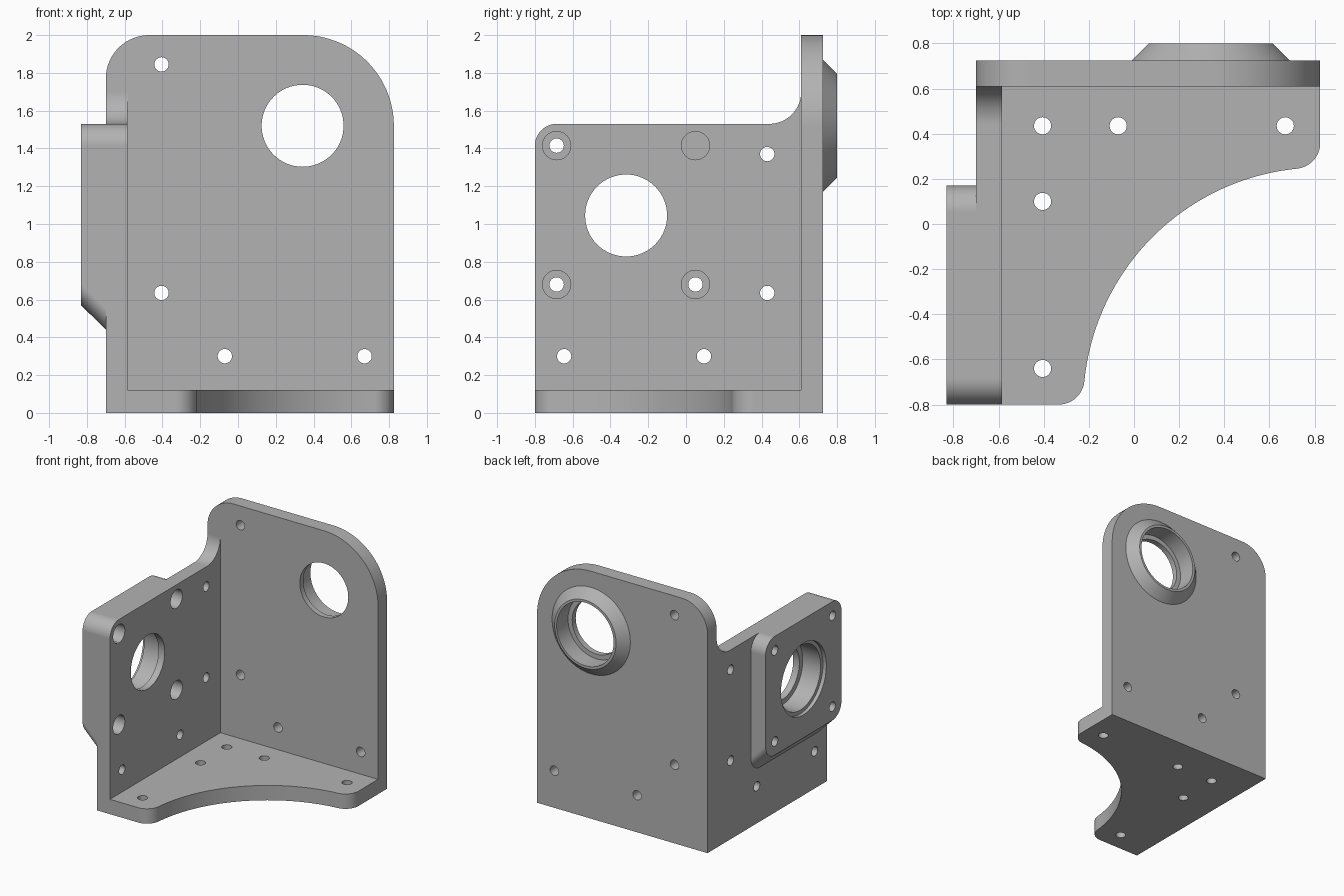
import bpy, bmesh
from math import sin, cos, pi, radians, sqrt, asin, degrees

cube = bpy.data.objects.get("Cube")
if cube:
    bpy.data.objects.remove(cube, do_unlink=True)

grey = bpy.data.materials.new("plain_grey")
grey.use_nodes = True
COLOUR = (0.45, 0.45, 0.45, 1)
grey.diffuse_color = COLOUR
grey.node_tree.nodes["Principled BSDF"].inputs["Base Color"].default_value = COLOUR


def arc(cu, cv, r, start, end, n=20):
    """Points along an arc, angles in degrees."""
    steps = [radians(start + (end - start) * i / n) for i in range(n + 1)]
    return [(cu + r * cos(a), cv + r * sin(a)) for a in steps]


def place(axis, u, v, d):
    return {"x": (d, u, v), "y": (u, d, v), "z": (u, v, d)}[axis]


def loft(name, axis, lower, upper, lo, hi):
    """Solid between two matching outlines lying across an axis."""
    bm = bmesh.new()
    a = [bm.verts.new(place(axis, u, v, lo)) for u, v in lower]
    b = [bm.verts.new(place(axis, u, v, hi)) for u, v in upper]
    bm.faces.new(a)
    bm.faces.new(b)
    for i in range(len(a)):
        j = (i + 1) % len(a)
        bm.faces.new((a[i], a[j], b[j], b[i]))
    bmesh.ops.recalc_face_normals(bm, faces=bm.faces)
    mesh = bpy.data.meshes.new(name)
    bm.to_mesh(mesh)
    bm.free()
    mesh.materials.append(grey)
    obj = bpy.data.objects.new(name, mesh)
    bpy.context.collection.objects.link(obj)
    return obj


def disc(axis, u, v, r, lo, hi, r_hi=None, n=64):
    """Cylinder or cone along an axis."""
    ring = lambda q: arc(u, v, q, 0, 360, n)[:-1]
    return loft("disc", axis, ring(r), ring(r_hi or r), lo, hi)


def combine(body, tool, operation):
    mod = body.modifiers.new("combine", "BOOLEAN")
    mod.operation, mod.solver, mod.object = operation, "EXACT", tool
    bpy.context.view_layer.objects.active = body
    bpy.ops.object.modifier_apply(modifier=mod.name)
    bpy.data.objects.remove(tool, do_unlink=True)


# Main extents
RIGHT, LEFT, FRONT, BACK = -0.70, 0.825, -0.80, 0.725
SIDE_IN, BACK_IN, PAD_OUT, BOSS_OUT = -0.585, 0.61, -0.83, 0.80
THICK, SIDE_TOP, R = 0.12, 1.53, 0.115

# Base plate with a large concave sweep and rounded tips
SWEEP = 1.05
reach = sqrt((SWEEP + R) ** 2 - R ** 2)
tilt = degrees(asin(R / (SWEEP + R)))
outline = [(RIGHT, BACK), (RIGHT, FRONT)]
outline += arc(LEFT - reach, FRONT + R, R, -90, -tilt)
outline += arc(LEFT, FRONT, SWEEP, 180 - tilt, 90 + tilt, 48)[1:-1]
outline += arc(LEFT - R, FRONT + reach, R, tilt - 90, 0)
outline += [(LEFT, BACK)]
body = loft("bracket_body", "z", outline, outline, 0, THICK)

# Back wall
outline = [(RIGHT, 0), (LEFT, 0)]
outline += arc(0.345, 1.52, 0.48, 0, 90, 32) + arc(-0.47, 1.77, 0.23, 90, 180)
combine(body, loft("back_wall", "y", outline, outline, BACK_IN, BACK), "UNION")

# Side wall rising into the back wall with a fillet
outline = [(FRONT, 0), (BACK, 0), (BACK, 1.70)]
outline += arc(0.44, 1.70, 0.17, 0, -90) + arc(FRONT + R, SIDE_TOP - R, R, 90, 180)
combine(body, loft("side_wall", "x", outline, outline, RIGHT, SIDE_IN), "UNION")


# Outer pad with a sloping underside
def pad_outline(bottom):
    y0, y1 = FRONT + R, 0.17 - R
    z0, z1 = bottom + R, SIDE_TOP - R
    return (arc(y1, z1, R, 0, 90) + arc(y0, z1, R, 90, 180)
            + arc(y0, z0, R, 180, 270) + arc(y1, z0, R, 270, 360))


embed = -0.65
combine(body, loft("outer_pad", "x", pad_outline(0.57), pad_outline(0.57 + PAD_OUT - embed),
                   PAD_OUT, embed), "UNION")

# Conical boss behind the back wall
combine(body, disc("y", 0.34, 1.52, 0.375, BACK - 0.025, BOSS_OUT, 0.275), "UNION")

# Stepped bores: radius, start, end
for r, lo, hi in ((0.217, -1, -0.5), (0.26, -1, -0.64), (0.29, -1, -0.80)):
    combine(body, disc("x", -0.317, 1.045, r, lo, hi), "DIFFERENCE")
for r, lo, hi in ((0.217, 0.5, 1), (0.255, 0.655, 1)):
    combine(body, disc("y", 0.342, 1.52, r, lo, hi), "DIFFERENCE")

# Countersunk pad holes
for y in (-0.685, 0.05):
    for z in (0.68, 1.415):
        combine(body, disc("x", y, z, 0.038, -1, -0.5, n=32), "DIFFERENCE")
        combine(body, disc("x", y, z, 0.075, -0.70, -0.5, n=32), "DIFFERENCE")

# Small mounting holes in each plate
holes = {
    ("x", -1, -0.5): [(0.43, 1.37), (0.43, 0.635), (-0.645, 0.30), (0.095, 0.30)],
    ("y", 0.5, 1): [(-0.405, 1.845), (-0.405, 0.635), (-0.07, 0.30), (0.67, 0.30)],
    ("z", -0.1, 0.3): [(-0.405, 0.435), (-0.07, 0.435), (0.67, 0.435),
                       (-0.405, 0.10), (-0.405, -0.64)],
}
for (axis, lo, hi), spots in holes.items():
    for u, v in spots:
        combine(body, disc(axis, u, v, 0.038, lo, hi, n=32), "DIFFERENCE")

# Smooth curved faces, keeping flat faces flat
bpy.ops.object.select_all(action="DESELECT")
body.select_set(True)
bpy.context.view_layer.objects.active = body
bpy.ops.object.shade_smooth_by_angle(angle=radians(25))
weighted = body.modifiers.new("weighted_normals", "WEIGHTED_NORMAL")
weighted.keep_sharp = True
weighted.weight = 100
